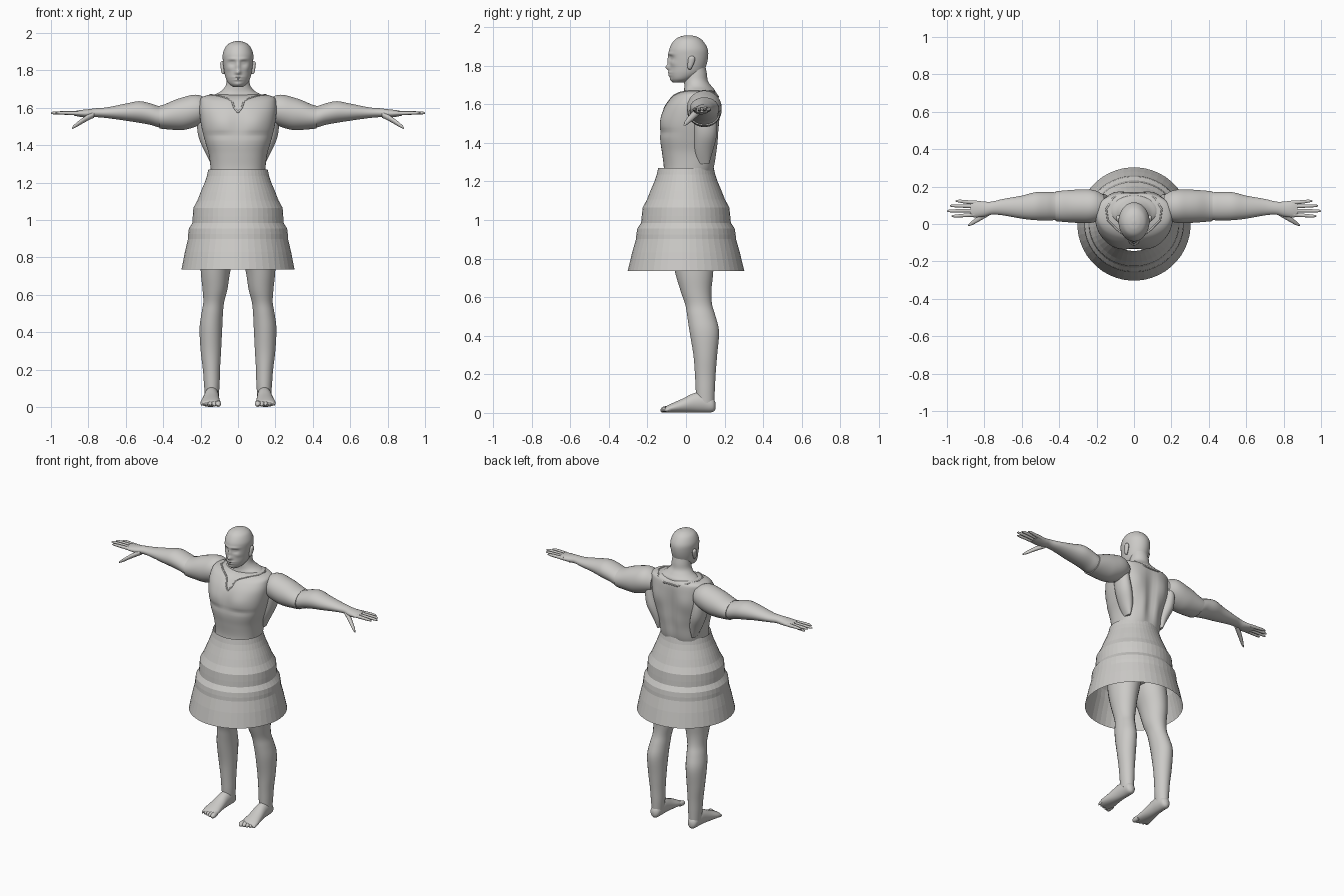
import bpy, bmesh, math
from mathutils import Vector
from mathutils.bvhtree import BVHTree

cube = bpy.data.objects.get("Cube")
if cube:
    bpy.data.objects.remove(cube, do_unlink=True)

clay = bpy.data.materials.new("warm grey clay")
clay.use_nodes = True
colour = (0.6, 0.59, 0.57, 1)
clay.diffuse_color = colour
clay.node_tree.nodes["Principled BSDF"].inputs["Base Color"].default_value = colour


def ring(x=0, y=0, z=0, wide=0, deep=0, tall=0):
    """Cross-section centre, and its radii along x, y and z."""
    return (x, y, z, wide, deep, tall)


def front(x=0, z=0, wide=.01, tall=.01, out=.01):
    """Soft bump on the front; a negative amount makes a hollow."""
    return (x, z, wide, tall, out, -1)


def back(x=0, z=0, wide=.01, tall=.01, out=.01):
    return (x, z, wide, tall, out, 1)


def smooth_rings(rings, steps):
    """Interpolate the rings with a Catmull-Rom spline."""
    padded = [rings[0], *rings, rings[-1]]
    result = []
    for quad in zip(padded, padded[1:], padded[2:], padded[3:]):
        for k in range(steps):
            u = k / steps
            result.append([b + u * (c - a) / 2
                           + u * u * (a - 2.5 * b + 2 * c - d / 2)
                           + u * u * u * (1.5 * (b - c) + (d - a) / 2)
                           for a, b, c, d in zip(*quad)])
    return result + [rings[-1]]


def bulge(co, facing, bumps):
    """Sum of the bumps felt at a point, as a move along y."""
    push = 0
    for x, z, wide, tall, out, side in bumps:
        dx, dz = (abs(co.x) - x) / wide, (co.z - z) / tall
        strength = min(max(side * facing / .05, 0), 1)
        push += side * out * strength * math.exp(-(dx * dx + dz * dz) / 2)
    return push


def loft(name, axis, rings, sides=24, steps=4, mirror=False,
         power=2.0, bumps=(), solid=True):
    """Skin rounded cross-sections stacked along one axis."""
    first, second = [i for i in range(3) if "xyz"[i] != axis]
    bm = bmesh.new()
    loops = []
    for values in smooth_rings(rings, steps):
        centre, radii = Vector(values[:3]), values[3:]
        loop = []
        for i in range(sides):
            angle = math.tau * (i + .5) / sides
            c, s = math.cos(angle), math.sin(angle)
            co = centre.copy()
            co[first] += math.copysign(abs(c) ** (2 / power), c) * max(radii[first], .001)
            co[second] += math.copysign(abs(s) ** (2 / power), s) * max(radii[second], .001)
            co.y += bulge(co, co.y - centre.y, bumps)
            loop.append(bm.verts.new(co))
        loops.append(loop)
    for low, high in zip(loops, loops[1:]):
        for i in range(sides):
            j = (i + 1) % sides
            bm.faces.new((low[i], low[j], high[j], high[i]))
    if solid:
        bm.faces.new(loops[0])
        bm.faces.new(loops[-1])
    bmesh.ops.recalc_face_normals(bm, faces=bm.faces)
    mesh = bpy.data.meshes.new(name)
    bm.to_mesh(mesh)
    bm.free()
    mesh.materials.append(clay)
    if solid:
        mesh.shade_smooth()
        mesh.set_sharp_from_angle(angle=math.radians(50))
    obj = bpy.data.objects.new(name, mesh)
    bpy.context.collection.objects.link(obj)
    if mirror:
        obj.modifiers.new("Mirror", "MIRROR").use_mirror_merge = False
    return obj


# Head with nose, brow, eyes, lips, chin and cheeks
face = [
    front(z=1.825, wide=.008, tall=.02, out=.012), front(z=1.79, out=.02),
    front(x=.03, z=1.86, wide=.018, tall=.006, out=.006),
    front(x=.03, z=1.84, wide=.014, out=-.012),
    front(x=.03, z=1.84, wide=.008, tall=.004, out=.006),
    front(z=1.764, wide=.018, tall=.004, out=.008),
    front(z=1.75, wide=.015, tall=.004, out=.008),
    front(z=1.725, wide=.015, out=.007), front(x=.05, z=1.81, out=.004)]
loft("head", "z", [
    ring(z=1.712, y=-.035, wide=.026, deep=.03),
    ring(z=1.73, y=-.02, wide=.05, deep=.058), ring(z=1.76, wide=.066, deep=.086),
    ring(z=1.8, y=.01, wide=.075, deep=.095), ring(z=1.85, y=.013, wide=.081, deep=.102),
    ring(z=1.89, y=.013, wide=.081, deep=.098), ring(z=1.93, y=.012, wide=.064, deep=.074),
    ring(z=1.95, y=.012, wide=.036, deep=.043), ring(z=1.957, y=.012, wide=.008, deep=.01)],
    sides=64, steps=8, bumps=face)
loft("ears", "z", [
    ring(x=.077, y=.02, z=1.78, wide=.004, deep=.006),
    ring(x=.08, y=.02, z=1.79, wide=.009, deep=.012),
    ring(x=.083, y=.027, z=1.82, wide=.011, deep=.018),
    ring(x=.085, y=.03, z=1.84, wide=.01, deep=.017),
    ring(x=.084, y=.03, z=1.85, wide=.004, deep=.006)], sides=12, mirror=True)

# Neck flaring into the shoulders
loft("neck", "z", [
    ring(z=1.62, y=.06, wide=.14, deep=.085), ring(z=1.665, y=.07, wide=.13, deep=.083),
    ring(z=1.69, y=.063, wide=.09, deep=.072), ring(z=1.72, y=.052, wide=.066, deep=.062),
    ring(z=1.76, y=.05, wide=.059, deep=.058), ring(z=1.8, y=.045, wide=.055, deep=.055)],
    sides=32)

# Torso with chest, shoulder blades and spine
muscle = [
    front(x=.09, z=1.52, wide=.05, tall=.04, out=.012),
    front(z=1.5, wide=.012, tall=.06, out=-.008),
    front(x=.1, z=1.455, wide=.06, out=-.006),
    front(z=1.63, wide=.014, tall=.03, out=-.012),
    back(z=1.45, wide=.02, tall=.12, out=-.018),
    back(x=.11, z=1.53, wide=.04, tall=.05, out=.012),
    back(x=.05, z=1.36, wide=.02, tall=.06, out=.006)]
torso = loft("torso", "z", [
    ring(z=1.2, wide=.14, deep=.12), ring(z=1.27, y=.015, wide=.146, deep=.13),
    ring(z=1.35, y=.015, wide=.156, deep=.14), ring(z=1.42, y=.015, wide=.176, deep=.15),
    ring(z=1.5, y=.02, wide=.196, deep=.15), ring(z=1.58, y=.03, wide=.206, deep=.142),
    ring(z=1.63, y=.045, wide=.204, deep=.125), ring(z=1.655, y=.057, wide=.195, deep=.105),
    ring(z=1.668, y=.065, wide=.16, deep=.08), ring(z=1.675, y=.07, wide=.09, deep=.05)],
    sides=64, steps=6, power=2.4, bumps=muscle)
loft("side_back_muscles", "z", [
    ring(x=.13, y=.09, z=1.29, wide=.01, deep=.03),
    ring(x=.14, y=.09, z=1.36, wide=.035, deep=.05),
    ring(x=.165, y=.1, z=1.44, wide=.045, deep=.06),
    ring(x=.18, y=.1, z=1.52, wide=.04, deep=.06),
    ring(x=.18, y=.1, z=1.58, wide=.03, deep=.05)], mirror=True)

# Raised collar edge, laid onto the torso surface
tree = BVHTree.FromPolygons([v.co for v in torso.data.vertices],
                            [p.vertices for p in torso.data.polygons])
edge = [(0, -.1, 1.57), (.02, -.1, 1.6), (.03, -.08, 1.64), (.05, -.06, 1.65),
        (.09, -.03, 1.66), (.14, .02, 1.67), (.15, .08, 1.68),
        (.11, .14, 1.66), (.05, .17, 1.64), (0, .17, 1.64)]
curve = bpy.data.curves.new("collar", "CURVE")
curve.dimensions = "3D"
curve.bevel_depth = .005
curve.bevel_resolution = 2
line = curve.splines.new("POLY")
line.points.add(len(edge) - 1)
for point, co in zip(line.points, edge):
    point.co = (*tree.find_nearest(Vector(co))[0], 1)
curve.materials.append(clay)
collar = bpy.data.objects.new("collar", curve)
bpy.context.collection.objects.link(collar)
collar.modifiers.new("Mirror", "MIRROR")

# Sleeves, arms and hands
loft("sleeves", "x", [
    ring(x=.16, y=.095, z=1.585, deep=.06, tall=.06),
    ring(x=.2, y=.095, z=1.588, deep=.082, tall=.078),
    ring(x=.24, y=.095, z=1.582, deep=.09, tall=.088),
    ring(x=.29, y=.095, z=1.57, deep=.09, tall=.088),
    ring(x=.34, y=.095, z=1.562, deep=.087, tall=.08),
    ring(x=.39, y=.095, z=1.553, deep=.083, tall=.067),
    ring(x=.42, y=.095, z=1.55, deep=.08, tall=.061)], sides=32, mirror=True)
loft("arms", "x", [
    ring(x=.36, y=.095, z=1.55, deep=.07, tall=.055),
    ring(x=.42, y=.095, z=1.552, deep=.075, tall=.057),
    ring(x=.47, y=.095, z=1.567, deep=.076, tall=.058),
    ring(x=.53, y=.095, z=1.578, deep=.075, tall=.058),
    ring(x=.6, y=.09, z=1.577, deep=.062, tall=.046),
    ring(x=.7, y=.09, z=1.574, deep=.044, tall=.029),
    ring(x=.76, y=.085, z=1.574, deep=.035, tall=.024),
    ring(x=.8, y=.08, z=1.57, deep=.04, tall=.023),
    ring(x=.845, y=.08, z=1.57, deep=.045, tall=.018),
    ring(x=.875, y=.08, z=1.57, deep=.042, tall=.012)], mirror=True)
for label, y, tip in (("little", .114, .955), ("ring", .094, .985),
                      ("middle", .072, 1), ("index", .05, .975)):
    end = y + (y - .08) * .25
    loft(label + "_fingers", "x", [
        ring(x=.84, y=y, z=1.57, deep=.011, tall=.012),
        ring(x=.9, y=(y + end) / 2, z=1.572, deep=.01, tall=.01),
        ring(x=tip - .02, y=end, z=1.573, deep=.008, tall=.008),
        ring(x=tip, y=end, z=1.571, deep=.003, tall=.003)], sides=10, mirror=True)
loft("thumbs", "x", [
    ring(x=.77, y=.065, z=1.565, deep=.018, tall=.018),
    ring(x=.82, y=.035, z=1.538, deep=.017, tall=.016),
    ring(x=.865, y=.006, z=1.508, deep=.012, tall=.012),
    ring(x=.888, y=-.008, z=1.492, deep=.004, tall=.005)], sides=12, mirror=True)

# Hips and legs
loft("hips", "z", [
    ring(z=.87, y=.03, wide=.05, deep=.05), ring(z=.92, y=.025, wide=.15, deep=.11),
    ring(z=1, y=.02, wide=.17, deep=.125), ring(z=1.1, y=.015, wide=.165, deep=.125),
    ring(z=1.22, y=.01, wide=.14, deep=.12)], sides=32)
loft("legs", "z", [
    ring(x=.14, y=.1, z=.05, wide=.036, deep=.046), ring(x=.14, y=.1, z=.12, wide=.042, deep=.05),
    ring(x=.142, y=.1, z=.2, wide=.046, deep=.054), ring(x=.145, y=.1, z=.3, wide=.055, deep=.062),
    ring(x=.145, y=.095, z=.42, wide=.061, deep=.077), ring(x=.138, y=.08, z=.5, wide=.058, deep=.074),
    ring(x=.13, y=.066, z=.56, wide=.056, deep=.07), ring(x=.123, y=.052, z=.63, wide=.067, deep=.08),
    ring(x=.12, y=.042, z=.73, wide=.08, deep=.1), ring(x=.105, y=.03, z=.85, wide=.095, deep=.115),
    ring(x=.09, y=.02, z=1, wide=.085, deep=.11)], mirror=True)

# Feet and toes
loft("feet", "y", [
    ring(x=.14, y=.153, z=.036, wide=.01, tall=.016), ring(x=.14, y=.138, z=.041, wide=.03, tall=.037),
    ring(x=.14, y=.09, z=.055, wide=.037, tall=.053), ring(x=.142, y=.04, z=.052, wide=.04, tall=.05),
    ring(x=.145, y=-.02, z=.037, wide=.047, tall=.036), ring(x=.147, y=-.07, z=.026, wide=.053, tall=.025),
    ring(x=.147, y=-.1, z=.019, wide=.05, tall=.017), ring(x=.147, y=-.107, z=.017, wide=.04, tall=.01)],
    mirror=True)
for i in range(5):
    x, r, tip = .106 + .021 * i, .016 - .0015 * i, -.132 + .005 * i
    loft("toes_" + str(i + 1), "y", [
        ring(x=x, y=-.08, z=.02, wide=r * .8, tall=r),
        ring(x=x, y=tip + .015, z=.017, wide=r, tall=r),
        ring(x=x, y=tip, z=.013, wide=r * .4, tall=r * .4)], sides=10, mirror=True)

# Flared skirt: faceted open shell with stepped bands
profile = [(.735, .303), (.83, .28), (.9, .26), (.925, .258), (.955, .253),
           (.985, .233), (1.02, .23), (1.065, .225), (1.105, .203),
           (1.15, .185), (1.2, .164), (1.235, .152), (1.27, .144)]
loft("skirt", "z", [ring(z=z, wide=r * (1 + .2 * max(z - .75, 0)), deep=r) for z, r in profile],
     sides=48, steps=1, solid=False)
